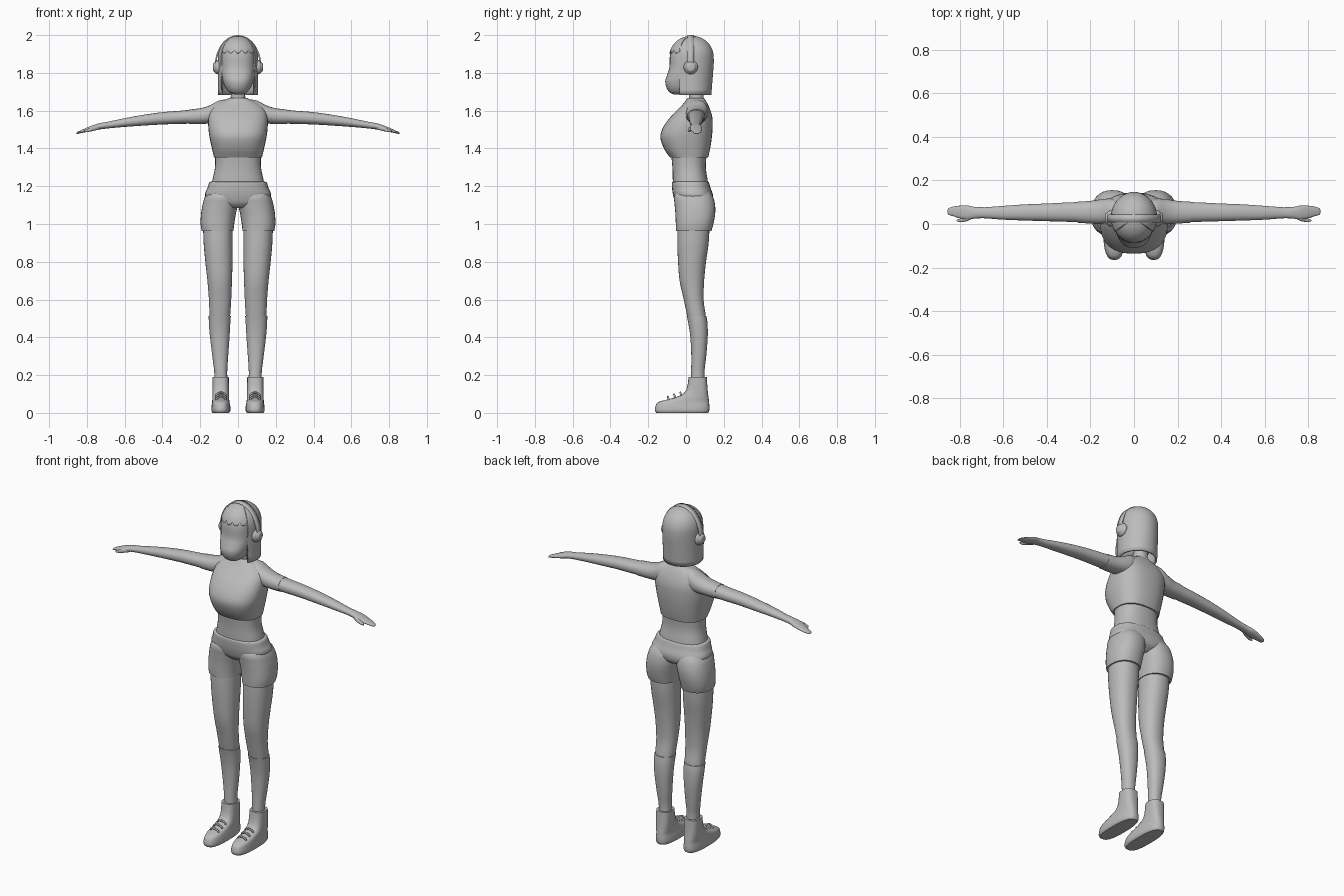
import bpy, bmesh, math
from mathutils import Vector

if "Cube" in bpy.data.objects:
    bpy.data.objects.remove(bpy.data.objects["Cube"])

grey = bpy.data.materials.new("plain grey")
grey.use_nodes = True
grey.diffuse_color = (0.5, 0.5, 0.5, 1)
grey.node_tree.nodes["Principled BSDF"].inputs["Base Color"].default_value = (0.5, 0.5, 0.5, 1)

SIDES = ((1, "left"), (-1, "right"))


def finish(name, bm, side=1, angle=40):
    """Turn a bmesh into a smooth grey object, flipped to the right when side is -1."""
    for v in bm.verts:
        v.co.x *= side
    bmesh.ops.recalc_face_normals(bm, faces=bm.faces)
    mesh = bpy.data.meshes.new(name)
    bm.to_mesh(mesh)
    bm.free()
    mesh.materials.append(grey)
    obj = bpy.data.objects.new(name, mesh)
    bpy.context.collection.objects.link(obj)
    bpy.ops.object.select_all(action="DESELECT")
    obj.select_set(True)
    bpy.context.view_layer.objects.active = obj
    bpy.ops.object.shade_smooth_by_angle(angle=math.radians(angle))
    return obj


def spline(rows, steps):
    """Smooth the rows of ring sizes with a Catmull-Rom curve."""
    rows = [Vector(r) for r in rows]
    out = []
    for i in range(len(rows) - 1):
        p, q = rows[i], rows[i + 1]
        before, after = rows[max(i - 1, 0)], rows[min(i + 2, len(rows) - 1)]
        for k in range(steps):
            t = k / steps
            m, n = (q - before) / 2, (after - p) / 2
            out.append(p + m * t + (3 * (q - p) - 2 * m - n) * t**2 + (2 * (p - q) + m + n) * t**3)
    return out + [rows[-1]]


def loft(name, rows, axis="z", side=1, power=2.2, steps=4, count=32):
    """Skin rounded rings; a row is (position, low, high, low, high) along the two cross axes."""
    bm = bmesh.new()
    rings = []
    for pos, a0, a1, b0, b1 in spline(rows, steps):
        ring = []
        for k in range(count):
            c, s = math.cos(math.tau * k / count), math.sin(math.tau * k / count)
            a = (a0 + a1) / 2 + (a1 - a0) / 2 * math.copysign(abs(c) ** (2 / power), c)
            b = (b0 + b1) / 2 + (b1 - b0) / 2 * math.copysign(abs(s) ** (2 / power), s)
            ring.append(bm.verts.new((a, b, pos) if axis == "z" else (pos, a, b)))
        rings.append(ring)
    for low, high in zip(rings, rings[1:]):
        for k in range(count):
            j = (k + 1) % count
            bm.faces.new((low[k], low[j], high[j], high[k]))
    bm.faces.new(rings[0])
    bm.faces.new(rings[-1])
    return finish(name, bm, side)


def centred(z, half, front, back):
    return (z, -half, half, front, back)


# Head and neck
loft("head", [centred(*r) for r in (
    (1.685, .015, -.06, -.02), (1.695, .045, -.085, .03), (1.72, .066, -.103, .07),
    (1.755, .08, -.11, .1), (1.79, .088, -.1, .115), (1.83, .092, -.088, .125),
    (1.9, .092, -.084, .13), (1.95, .075, -.06, .11), (1.98, .03, -.01, .06))], power=2.4)
loft("neck", [centred(*r) for r in (
    (1.6, .06, .0, .11), (1.65, .043, .012, .098), (1.68, .038, .015, .092), (1.75, .038, .01, .09))])

# Top and bare waist
loft("shirt", [centred(*r) for r in (
    (1.352, .127, -.085, .117), (1.4, .138, -.117, .128), (1.46, .151, -.136, .137),
    (1.51, .157, -.122, .141), (1.56, .157, -.088, .14), (1.6, .148, -.05, .13),
    (1.635, .115, -.016, .115), (1.66, .062, .003, .1), (1.668, .05, .01, .095))], power=2.5)
loft("waist", [centred(*r) for r in (
    (1.18, .145, -.068, .122), (1.23, .136, -.07, .115), (1.3, .122, -.072, .105),
    (1.38, .122, -.08, .11))], power=2.4)

# Shorts: hip block, with one leg tube on each side
loft("shorts_hips", [centred(*r) for r in (
    (1.085, .06, -.03, .1), (1.11, .14, -.055, .135), (1.15, .175, -.068, .143),
    (1.19, .162, -.074, .13), (1.218, .153, -.075, .122), (1.224, .145, -.07, .117))], power=2.5)

for side, tag in SIDES:
    loft(tag + "_shorts_leg", [
        (.962, .024, .192, -.052, .134), (1.0, .02, .198, -.054, .145), (1.05, .012, .196, -.056, .154),
        (1.1, .002, .188, -.06, .154), (1.15, .0, .172, -.062, .14), (1.2, .03, .13, -.03, .1)],
        side=side, power=2.3)

    # Legs and socks
    loft(tag + "_leg", [
        (.46, .046, .148, .02, .108), (.52, .041, .151, .005, .104), (.6, .036, .154, -.012, .093),
        (.7, .032, .162, -.034, .096), (.8, .029, .173, -.042, .106), (.9, .028, .182, -.046, .12),
        (1.0, .028, .185, -.045, .125)], side=side)
    loft(tag + "_sock", [
        (.16, .055, .125, .025, .1), (.22, .057, .126, .027, .098), (.3, .052, .136, .028, .107),
        (.4, .045, .148, .023, .115), (.47, .041, .154, .013, .114), (.514, .038, .155, .004, .108)],
        side=side)

    # Shoe with laces
    loft(tag + "_shoe", [
        (.0, .047, .135, -.157, .117), (.012, .04, .141, -.165, .123), (.035, .041, .14, -.162, .124),
        (.058, .045, .137, -.145, .122), (.077, .047, .136, -.075, .12), (.098, .048, .135, -.02, .117),
        (.13, .048, .135, .004, .114), (.19, .049, .135, .014, .11)], side=side, power=2.7, steps=3)
    for n in range(3):
        curve = bpy.data.curves.new(f"{tag}_lace_{n + 1}", "CURVE")
        curve.dimensions = "3D"
        curve.bevel_depth = .005
        curve.bevel_resolution = 2
        curve.use_fill_caps = True
        line = curve.splines.new("POLY")
        line.points.add(8)
        for k, point in enumerate(line.points):
            a = math.pi * k / 8
            point.co = (side * (.09 - .026 * math.cos(a)), -.09 + .033 * n - .006 * math.sin(a),
                        .068 + .011 * n + .018 * math.sin(a), 1)
        curve.materials.append(grey)
        bpy.context.collection.objects.link(bpy.data.objects.new(curve.name, curve))

    # Arm, sleeve, hand and thumb
    loft(tag + "_sleeve", [
        (.05, .02, .1, 1.55, 1.66), (.1, .004, .116, 1.535, 1.654), (.15, .0, .113, 1.532, 1.628),
        (.2, .002, .106, 1.529, 1.613), (.26, .006, .102, 1.529, 1.606)], "x", side)
    loft(tag + "_arm", [
        (.2, .006, .102, 1.533, 1.61), (.3, .01, .099, 1.53, 1.6), (.4, .013, .094, 1.527, 1.592),
        (.5, .016, .09, 1.521, 1.578), (.6, .02, .083, 1.514, 1.56), (.68, .026, .077, 1.507, 1.543),
        (.73, .028, .076, 1.503, 1.533)], "x", side)
    loft(tag + "_hand", [
        (.69, .027, .077, 1.506, 1.541), (.73, .025, .078, 1.501, 1.534), (.765, .02, .085, 1.494, 1.524),
        (.8, .026, .084, 1.487, 1.51), (.83, .036, .08, 1.481, 1.497), (.85, .042, .073, 1.477, 1.488),
        (.856, .05, .065, 1.478, 1.482)], "x", side)
    loft(tag + "_thumb", [
        (.735, .028, .045, 1.5, 1.522), (.765, .014, .037, 1.493, 1.516), (.79, .009, .027, 1.488, 1.506),
        (.81, .011, .021, 1.487, 1.499), (.814, .014, .018, 1.49, 1.495)], "x", side, count=16)

    # Headphone ear cup
    loft(tag + "_ear_cup", [
        (.09, -.012, .062, 1.793, 1.867), (.112, -.012, .062, 1.793, 1.867),
        (.12, -.005, .055, 1.8, 1.86), (.13, .003, .047, 1.808, 1.852),
        (.133, .012, .038, 1.817, 1.843)], "x", side, power=2, steps=3)

# Hair: a long cap whose lower edge rises to a scalloped fringe over the face
bm = bmesh.new()
COLUMNS, LEVELS = 144, 22
FACE = math.radians(57)
columns = []
for k in range(COLUMNS):
    turn = math.tau * k / COLUMNS
    off = min(turn, math.tau - turn)
    if off < FACE:
        bottom = 1.932 - .028 * abs(math.sin(off / FACE * math.pi * 2.5 + math.pi / 2)) ** .6
    else:
        bottom = 1.683
    column = []
    for n in range(1, LEVELS + 1):
        drop = (1.996 - bottom) * (n / LEVELS) ** 2
        dome = (1 - max(0, 1 - drop / .12) ** 2.2) ** .5
        x = math.sin(turn) * dome * .106
        y = .03 - math.cos(turn) * dome * (.12 if off < math.pi / 2 else .117 - .08 * max(0, drop - .15))
        column.append(bm.verts.new((x, y, 1.996 - drop)))
    columns.append(column)
crown = bm.verts.new((0, .03, 1.997))
for k, column in enumerate(columns):
    following = columns[(k + 1) % COLUMNS]
    bm.faces.new((crown, column[0], following[0]))
    for n in range(LEVELS - 1):
        bm.faces.new((column[n], column[n + 1], following[n + 1], following[n]))
hair = finish("hair", bm)
shell = hair.modifiers.new("thickness", "SOLIDIFY")
shell.thickness = .01
shell.offset = -1

# Headphone band
bm = bmesh.new()
pairs = []
for k in range(41):
    a = math.pi * k / 40
    x, z = .123 * math.cos(a), 1.835 + .165 * math.sin(a)
    pairs.append([bm.verts.new((x, y, z)) for y in (.007, .043)])
for p, q in zip(pairs, pairs[1:]):
    bm.faces.new((p[0], p[1], q[1], q[0]))
band = finish("headphone_band", bm)
rim = band.modifiers.new("thickness", "SOLIDIFY")
rim.thickness = .008
rim.offset = -1 if band.data.polygons[20].normal.z > 0 else 1
